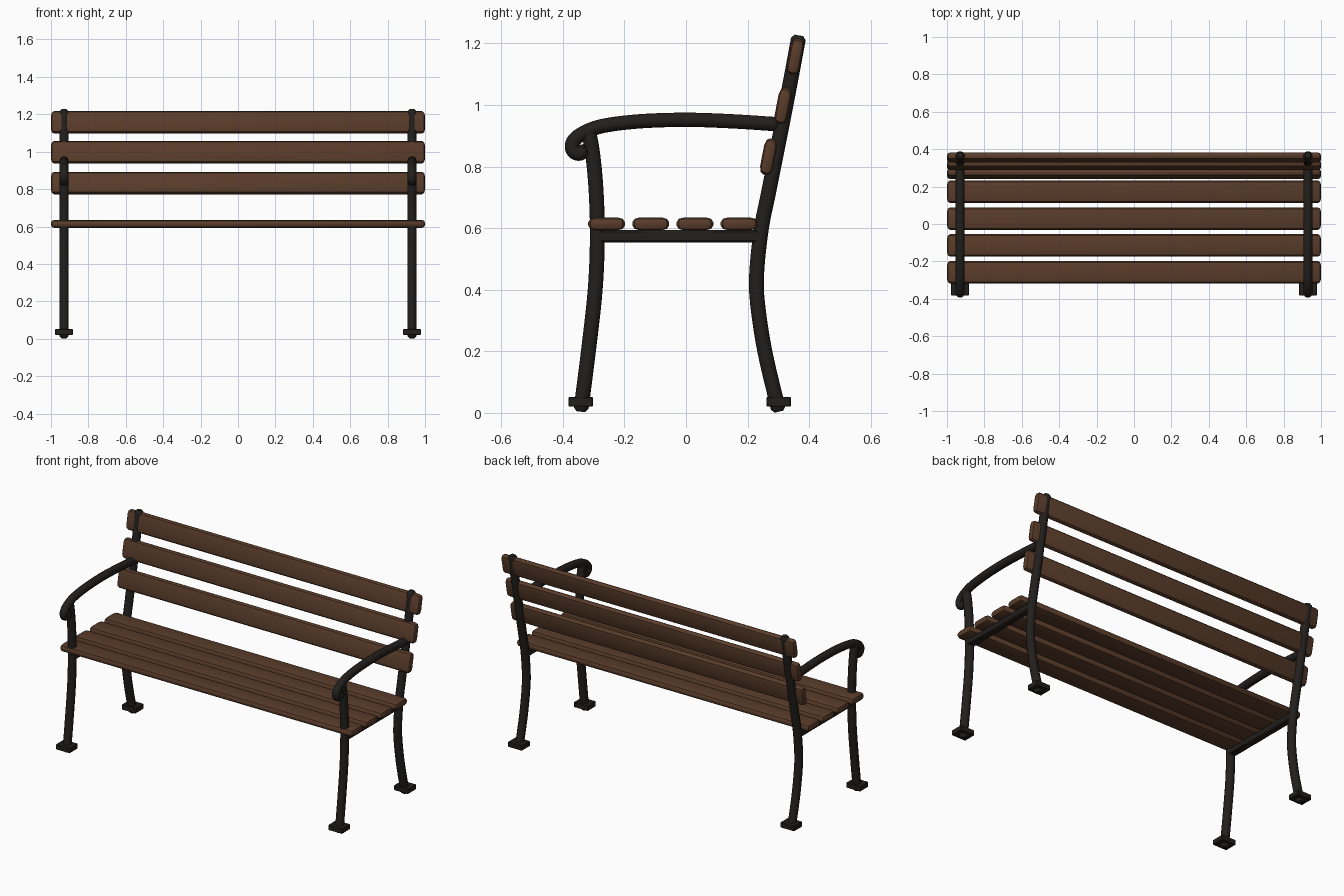
import bpy, bmesh, math
from mathutils import Vector, Matrix

if "Cube" in bpy.data.objects:
    bpy.data.objects.remove(bpy.data.objects["Cube"])


def material(name, rgb):
    m = bpy.data.materials.new(name)
    m.diffuse_color = (*rgb, 1)
    m.use_nodes = True
    m.node_tree.nodes["Principled BSDF"].inputs["Base Color"].default_value = m.diffuse_color
    return m


WOOD = material("brown_wood", (0.1, 0.045, 0.023))
IRON = material("dark_iron", (0.016, 0.014, 0.012))


def finish(name, bm, mat, angle=40):
    bmesh.ops.recalc_face_normals(bm, faces=bm.faces[:])
    me = bpy.data.meshes.new(name)
    bm.to_mesh(me)
    bm.free()
    me.materials.append(mat)
    ob = bpy.data.objects.new(name, me)
    bpy.context.collection.objects.link(ob)
    bpy.ops.object.select_all(action='DESELECT')
    ob.select_set(True)
    bpy.context.view_layer.objects.active = ob
    bpy.ops.object.shade_smooth_by_angle(angle=math.radians(angle))
    return ob


def box(name, size, loc, mat, bevel=0.0, segments=1, stretch=1.0, tilt=0.0):
    """Bevelled box; stretch widens it in y after bevelling, tilt turns it about x."""
    bm = bmesh.new()
    bmesh.ops.create_cube(bm, size=1)
    bmesh.ops.scale(bm, vec=(size[0], size[1] / stretch, size[2]), verts=bm.verts)
    if bevel:
        bmesh.ops.bevel(bm, geom=bm.edges[:], offset=bevel, segments=segments,
                        profile=0.5, affect='EDGES')
    bmesh.ops.scale(bm, vec=(1, stretch, 1), verts=bm.verts)
    bmesh.ops.transform(bm, matrix=Matrix.Translation(loc) @ Matrix.Rotation(tilt, 4, 'X'),
                        verts=bm.verts)
    return finish(name, bm, mat)


def spline(pts, steps=6):
    """Smooth path through (y, z) points."""
    p = [Vector(q) for q in pts]
    p = [2 * p[0] - p[1]] + p + [2 * p[-1] - p[-2]]
    out = []
    for a, b, c, d in zip(p, p[1:], p[2:], p[3:]):
        for i in range(steps):
            t = i / steps
            out.append(0.5 * (2 * b + (c - a) * t + (2 * a - 5 * b + 4 * c - d) * t * t
                              + (3 * b - a - 3 * c + d) * t ** 3))
    return out + [p[-2]]


def tube(name, pts, x, r=0.025, sides=12, chamfer=0.012):
    """Round bar in the plane of the side frame, with chamfered ends."""
    path = spline(pts)
    rad = [r] * len(path)
    for end, nxt in ((0, 1), (-1, -2)):
        d = (path[end] - path[nxt]).normalized()
        tip = path[end].copy()
        path[end] = tip - d * chamfer
        path.insert(0 if end == 0 else len(path), tip)
        rad.insert(0 if end == 0 else len(rad), r * 0.6)
    bm = bmesh.new()
    rings = []
    for i, p in enumerate(path):
        t = (path[min(i + 1, len(path) - 1)] - path[max(i - 1, 0)]).normalized()
        n = Vector((0, -t.y, t.x))
        ring = []
        for k in range(sides):
            a = 2 * math.pi * (k + 0.5) / sides
            ring.append(bm.verts.new(Vector((x, p.x, p.y)) + n * (rad[i] * math.sin(a))
                                     + Vector((rad[i] * math.cos(a), 0, 0))))
        rings.append(ring)
    for a, b in zip(rings, rings[1:]):
        for k in range(sides):
            j = (k + 1) % sides
            bm.faces.new((a[k], a[j], b[j], b[k]))
    bm.faces.new(rings[0])
    bm.faces.new(rings[-1])
    return finish(name, bm, IRON)


# Side frames
FRONT_LEG = [(-0.342, 0.004), (-0.317, 0.2), (-0.295, 0.4), (-0.288, 0.57),
             (-0.292, 0.72), (-0.303, 0.84), (-0.318, 0.925)]
BACK_LEG = [(0.302, 0.004), (0.256, 0.2), (0.232, 0.36), (0.23, 0.46), (0.245, 0.6),
            (0.269, 0.72), (0.307, 0.91), (0.338, 1.07), (0.367, 1.226)]
ARM = [(0.305, 0.937), (0.15, 0.947), (0, 0.952), (-0.15, 0.947), (-0.27, 0.932),
       (-0.335, 0.908), (-0.367, 0.88), (-0.367, 0.852), (-0.345, 0.842), (-0.322, 0.862)]
for side, x in (("left", -0.93), ("right", 0.93)):
    tube(f"front_leg_{side}", FRONT_LEG, x)
    tube(f"back_leg_{side}", BACK_LEG, x)
    tube(f"armrest_{side}", ARM, x, r=0.024)
    box(f"seat_rail_{side}", (0.044, 0.53, 0.04), (x, -0.025, 0.574), IRON, 0.006)
    box(f"front_foot_{side}", (0.096, 0.08, 0.032), (x, -0.342, 0.036), IRON, 0.003)
    box(f"back_foot_{side}", (0.096, 0.08, 0.032), (x, 0.301, 0.036), IRON, 0.003)

# Seat slats
SLAT = (2.0, 0.12, 0.042)
for i in range(4):
    box(f"seat_slat_{i + 1}", SLAT, (0, -0.258 + 0.1435 * i, 0.614), WOOD,
        0.016, 2, stretch=1.6)

# Backrest slats, leaning back with the posts
for i, (y, z) in enumerate([(0.268, 0.832), (0.315, 0.997), (0.355, 1.157)]):
    box(f"back_slat_{i + 1}", SLAT, (0, y, z), WOOD, 0.016, 2, stretch=1.6,
        tilt=math.radians(79))
